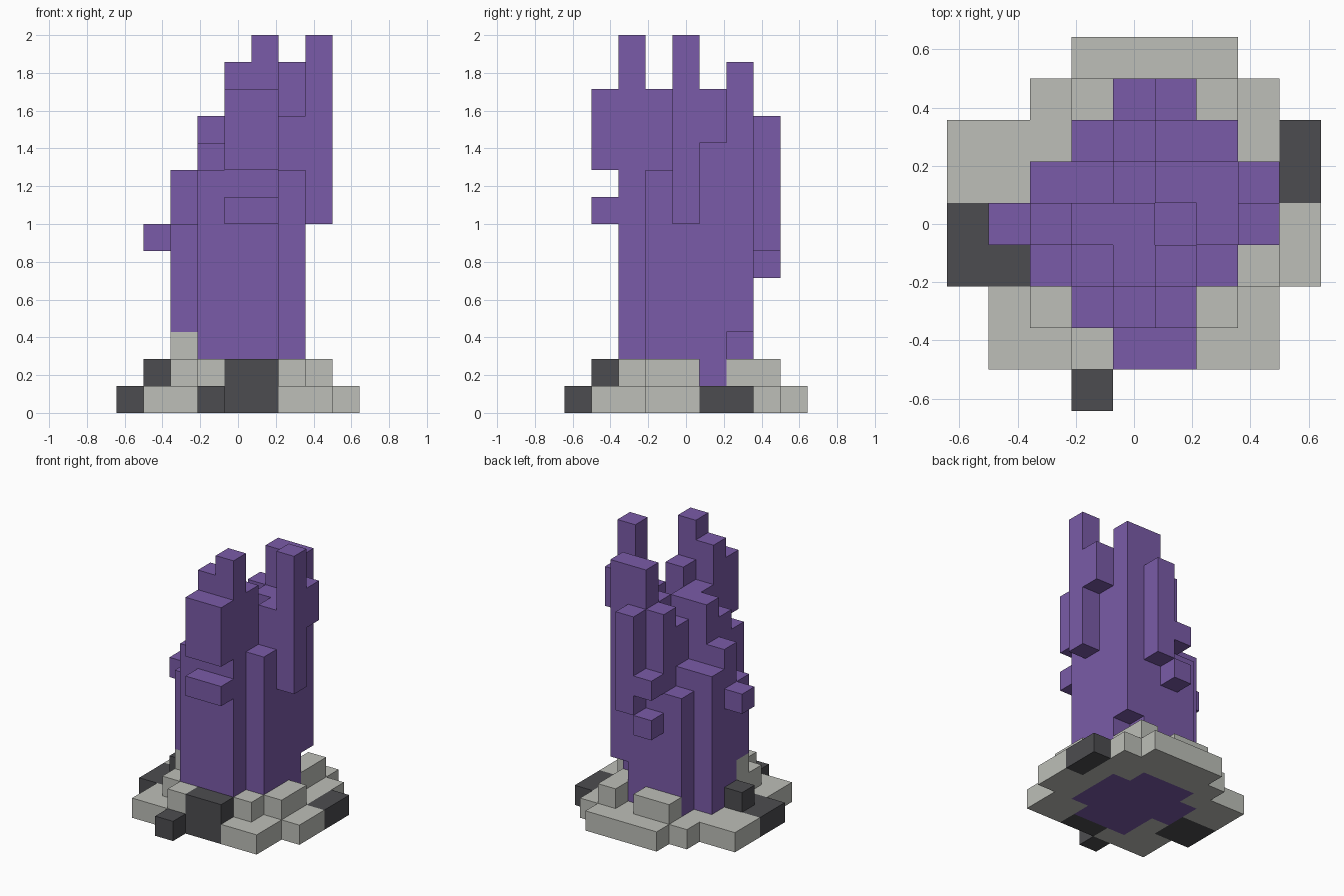
import bpy
import bmesh
from mathutils import Vector

if "Cube" in bpy.data.objects:
    bpy.data.objects.remove(bpy.data.objects["Cube"], do_unlink=True)

CELL = 1 / 7  # edge of one block


def material(name, rgb):
    mat = bpy.data.materials.new(name)
    mat.use_nodes = True
    colour = (*rgb, 1)
    mat.diffuse_color = colour
    mat.node_tree.nodes["Principled BSDF"].inputs["Base Color"].default_value = colour
    return mat


def box(xs, ys, zs):
    """Blocks filling inclusive x and y ranges, from zs[0] up to zs[1]."""
    return {(i, j, k) for i in range(xs[0], xs[1] + 1)
            for j in range(ys[0], ys[1] + 1) for k in range(*zs)}


def columns(plan):
    """Blocks from a plan, back row first: each hex digit is a column height."""
    cells = set()
    for r, row in enumerate(plan):
        for c, mark in enumerate(row):
            if mark != ".":
                i, j = c - len(row) // 2, len(plan) // 2 - r
                cells |= box((i, i), (j, j), (0, int(mark, 16)))
    return cells


def skin(name, cells, solid, mat):
    """Mesh of the block faces that no other block covers."""
    bm = bmesh.new()
    verts = {}

    def vert(p):
        key = tuple(round(2 * v) for v in p)
        if key not in verts:
            verts[key] = bm.verts.new(p * CELL)
        return verts[key]

    for cell in sorted(cells):
        centre = Vector(cell) + Vector((0, 0, 0.5))
        for axis in range(3):
            for sign in (-1, 1):
                n = Vector((0, 0, 0))
                n[axis] = sign
                if tuple(int(v) for v in Vector(cell) + n) in solid:
                    continue
                u = Vector((0, 0, 0))
                u[(axis + 1) % 3] = 0.5
                w = n.cross(u)
                mid = centre + n / 2
                bm.faces.new([vert(mid + d) for d in (-u - w, u - w, u + w, w - u)])
    # merge flat neighbours into larger faces
    bmesh.ops.dissolve_limit(bm, angle_limit=0.01, verts=bm.verts[:], edges=bm.edges[:])
    mesh = bpy.data.meshes.new(name)
    bm.to_mesh(mesh)
    bm.free()
    mesh.materials.append(mat)
    bpy.context.collection.objects.link(bpy.data.objects.new(name, mesh))


# Crystal tower: stepped core rising from the ground
tower = columns([
    "..7BD..",
    ".88ABB.",
    ".9BBAB.",
    "..ABC9.",
    "..9DE..",
])
# Crystal shards hanging off the core
tower |= box((2, 2), (2, 2), (3, 13))
tower |= box((3, 3), (0, 0), (7, 14))
tower |= box((3, 3), (1, 1), (10, 12))
tower |= box((1, 1), (3, 3), (6, 11))
tower |= box((0, 0), (3, 3), (5, 6))
tower |= box((0, 0), (3, 3), (7, 8))
tower |= box((0, 1), (-3, -3), (7, 8))
tower |= box((0, 1), (-3, -3), (9, 12))
tower |= box((-2, -2), (-1, -1), (3, 7))
tower |= box((-3, -3), (0, 0), (6, 7))

# Pale stone rubble around the foot
pale = columns([
    "...1111..",
    "..122121.",
    "111...21.",
    "11.....1.",
    ".......21",
    "..3....21",
    ".12...21.",
    ".112..11.",
    ".........",
])

# Dark stones among the rubble
dark = columns([
    ".........",
    ".........",
    "........1",
    "........1",
    "12.......",
    "11.......",
    ".........",
    "....22...",
    "...1.....",
])

solid = tower | pale | dark
skin("crystal_tower", tower, solid, material("crystal purple", (0.195, 0.105, 0.392)))
skin("pale_rubble", pale, solid, material("pale stone", (0.508, 0.518, 0.479)))
skin("dark_rubble", dark, solid, material("dark stone", (0.073, 0.073, 0.08)))
